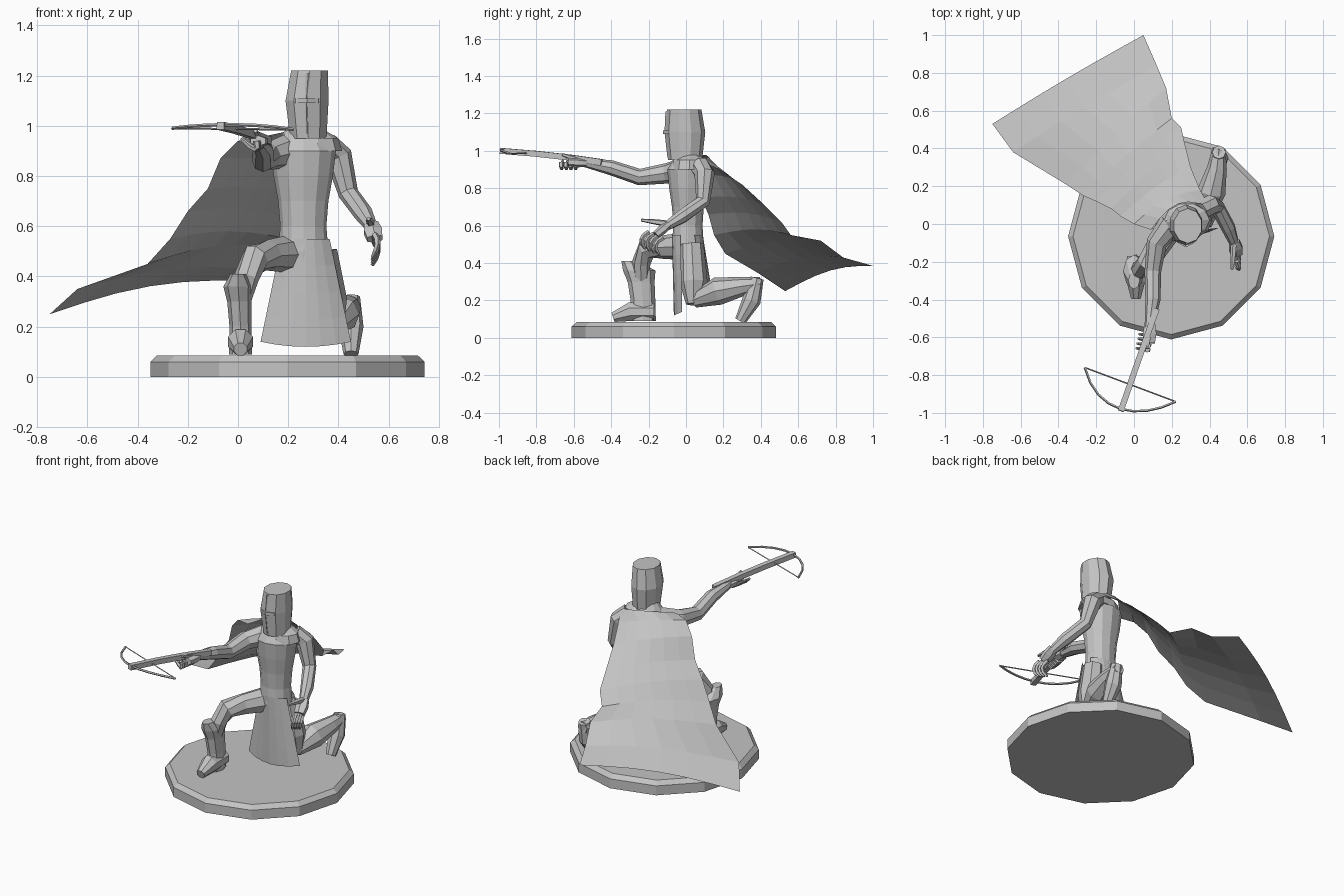
import bpy
import bmesh
from math import cos, sin, pi, tau
from mathutils import Vector

default_cube = bpy.data.objects.get("Cube")
if default_cube:
    bpy.data.objects.remove(default_cube, do_unlink=True)

stone = bpy.data.materials.new("stone grey")
stone.use_nodes = True
stone.diffuse_color = (.55, .55, .55, 1)
stone.node_tree.nodes["Principled BSDF"].inputs["Base Color"].default_value = stone.diffuse_color

AXIS_X, AXIS_Y, AXIS_Z = Vector((1, 0, 0)), Vector((0, 1, 0)), Vector((0, 0, 1))


def finish(name, bm):
    """Store a bmesh as a flat shaded object."""
    mesh = bpy.data.meshes.new(name)
    bm.to_mesh(mesh)
    bm.free()
    mesh.materials.append(stone)
    bpy.context.collection.objects.link(bpy.data.objects.new(name, mesh))


def curve(controls, count):
    """Sample a Bezier curve of any degree."""
    samples = []
    for i in range(count):
        points = [Vector(p) for p in controls]
        while len(points) > 1:
            points = [a.lerp(b, i / (count - 1)) for a, b in zip(points, points[1:])]
        samples.append(points[0])
    return samples


def limb(name, joints, radii, sides=8, squash=1.0, ref=AXIS_Z, level=False, phase=0.0):
    """Skin elliptical rings along joints; level rings stay horizontal."""
    bm = bmesh.new()
    centres = [Vector(joint) for joint in joints]
    last = len(centres) - 1
    rings = []
    for i, (centre, radius) in enumerate(zip(centres, radii)):
        across, along = AXIS_X, AXIS_Y
        if not level:
            tangent = (centres[min(i + 1, last)] - centres[max(i - 1, 0)]).normalized()
            across = tangent.cross(ref).normalized()
            along = across.cross(tangent)
        angles = [tau * k / sides + phase for k in range(sides)]
        rings.append([bm.verts.new(centre + radius * (across * cos(a) + along * squash * sin(a)))
                      for a in angles])
    for lower, upper in zip(rings, rings[1:]):
        for k in range(sides):
            n = (k + 1) % sides
            bm.faces.new((lower[k], lower[n], upper[n], upper[k]))
    bm.faces.new(rings[0])
    bm.faces.new(rings[-1])
    bmesh.ops.recalc_face_normals(bm, faces=bm.faces)
    finish(name, bm)


def sheet(name, rows):
    """Cloth made from rows of points."""
    bm = bmesh.new()
    grid = [[bm.verts.new(point) for point in row] for row in rows]
    for upper, lower in zip(grid, grid[1:]):
        for k in range(len(upper) - 1):
            bm.faces.new((upper[k], lower[k], lower[k + 1], upper[k + 1]))
    finish(name, bm)


def panel(name, facing, y, lean, length, flare):
    """Tabard half hanging from the waist, widening and bowed around the legs."""
    rows = []
    for step in range(5):
        drop = step / 4
        half = .095 + flare * drop
        row = []
        for k in range(7):
            t = k / 3 - 1
            row.append((.27 - facing * half * t, y + lean * drop - facing * .045 * t * t,
                        .55 - length * drop + .02 * t * t * drop))
        rows.append(row)
    sheet(name, rows)


def hand(side, wrist, knuckles, bend, tip, spread, thumb, ref):
    """Flat palm with four curled fingers and a thumb."""
    wrist, knuckles, spread = Vector(wrist), Vector(knuckles), Vector(spread)
    limb(side + "_palm", curve([wrist, knuckles], 3), [.02, .026, .022], sides=6, squash=1.6, ref=ref)
    for finger in range(4):
        shift = spread * (finger - 1.5)
        path = [point + shift for point in curve([knuckles, bend, tip], 5)]
        limb(f"{side}_finger_{finger + 1}", path, [.014, .013, .012, .011, .007], sides=5, ref=spread)
    limb(side + "_thumb", curve([wrist, thumb], 3), [.018, .015, .008], sides=5)


# Twelve sided plinth with a chamfered rim
limb("plinth", [(.197, -.065, z) for z in (0, .06, .085)], [.546, .546, .52], sides=12, level=True)

# Torso and shoulder mantle
limb("torso", [(.26, .01, .4 + i / 10) for i in range(7)], [.09, .1, .092, .1, .118, .13, .06],
     sides=12, squash=.85, level=True)
limb("mantle", [(.28, .02, z) for z in (.9, .95, .98)], [.135, .12, .07], sides=10, squash=.75, level=True)

# Great helm with a cross shaped face guard
limb("helmet", [(.28, -.005, .95), (.275, -.005, 1.1), (.285, -.01, 1.22)], [.076, .09, .077],
     sides=10, squash=1.2, level=True, phase=pi / 2)
limb("helmet_nose_ridge", [(.275, -.09, .97), (.272, -.105, 1.1), (.28, -.1, 1.21)], [.01] * 3,
     sides=4, level=True)
limb("helmet_eye_band", curve([(.2, -.03, 1.1), (.275, -.2, 1.1), (.35, -.03, 1.1)], 5), [.012] * 5,
     sides=4, phase=pi / 4)

# Tabard
panel("tabard_front", facing=-1, y=-.075, lean=.01, length=.43, flare=.085)
panel("tabard_back", facing=1, y=.09, lean=.045, length=.28, flare=.03)

# Wind-blown cape bulging between two edge lines
right_edge = [(.09, -.03, .95), (0, 0, .94), (-.07, .04, .87), (-.12, .08, .75), (-.2, .12, .66),
              (-.27, .15, .55), (-.36, .21, .45), (-.64, .38, .35), (-.75, .53, .25)]
left_edge = [(.4, .09, .94), (.35, .18, .9), (.3, .3, .82), (.27, .42, .71), (.25, .51, .62),
             (.2, .56, .55), (.17, .72, .52), (.12, .84, .43), (.05, 1, .385)]
cape_rows = []
for i, (right, left) in enumerate(zip(right_edge, left_edge)):
    bulge = Vector((-.1, .7, .3)) * .11 / (1 + i) + AXIS_Z * .005 * i
    cape_rows.append([Vector(left).lerp(Vector(right), k / 6) + bulge * sin(pi * k / 6) for k in range(7)])
sheet("cape", cape_rows)

# Raised right leg with a flared boot
limb("right_leg", [(.2, 0, .49), (.12, -.13, .485), (.07, -.21, .475), (.035, -.24, .4), (.01, -.24, .3)],
     [.075, .062, .058, .05, .04], ref=AXIS_X)
limb("right_boot", [(.01, -.23, .09), (.01, -.23, .2), (.005, -.24, .3), (0, -.25, .36), (0, -.3, .41)],
     [.046, .044, .048, .058, .03], squash=1.5, level=True)
limb("right_foot", [(.01, -.17, .14), (.01, -.3, .14), (.01, -.39, .11)], [.05, .054, .028], phase=pi / 8)

# Kneeling left leg with the heel raised
limb("left_thigh", [(.33, .03, .5), (.36, .04, .3), (.38, .04, .18)], [.065, .075, .04], ref=AXIS_Y)
limb("left_shin", [(.38, .04, .2), (.41, .17, .25), (.44, .3, .275), (.45, .4, .29)], [.04, .075, .052, .035])
limb("left_foot", [(.45, .38, .32), (.45, .35, .2), (.45, .29, .09)], [.036, .05, .03], ref=AXIS_Y)

# Right arm stretched forward
limb("right_arm", [(.2, 0, .9), (.12, -.1, .88), (.1, -.25, .86), (.1, -.4, .91), (.08, -.55, .94)],
     [.07, .055, .044, .04, .024])
hand("right", wrist=(.085, -.53, .935), knuckles=(.08, -.63, .94), bend=(.1, -.63, .87), tip=(.02, -.62, .95),
     spread=(-.005, -.025, 0), thumb=(.07, -.66, .98), ref=AXIS_X)

# Left arm hanging beside the body
limb("left_arm", [(.35, .07, .92), (.4, .1, .88), (.44, .09, .73), (.5, -.02, .65), (.53, -.1, .6)],
     [.055, .055, .04, .038, .026], ref=AXIS_Y)
hand("left", wrist=(.53, -.09, .61), knuckles=(.545, -.16, .55), bend=(.57, -.23, .52), tip=(.535, -.18, .46),
     spread=(0, .025, -.01), thumb=(.52, -.24, .63), ref=AXIS_X)

# Crossbow: stock, bow limbs and string
limb("crossbow_stock", curve([(.12, -.45, .94), (.03, -.7, .98), (-.07, -.99, 1)], 4), [.022] * 4,
     sides=4, phase=pi / 4)
bow = curve([(-.26, -.76, .99), (-.2, -1, 1), (.02, -1.04, 1.02), (.22, -.94, .985)], 9)
limb("crossbow_bow", bow, [.007] * 9, sides=5)
limb("crossbow_string", [bow[0], bow[-1]], [.004] * 2, sides=4)
